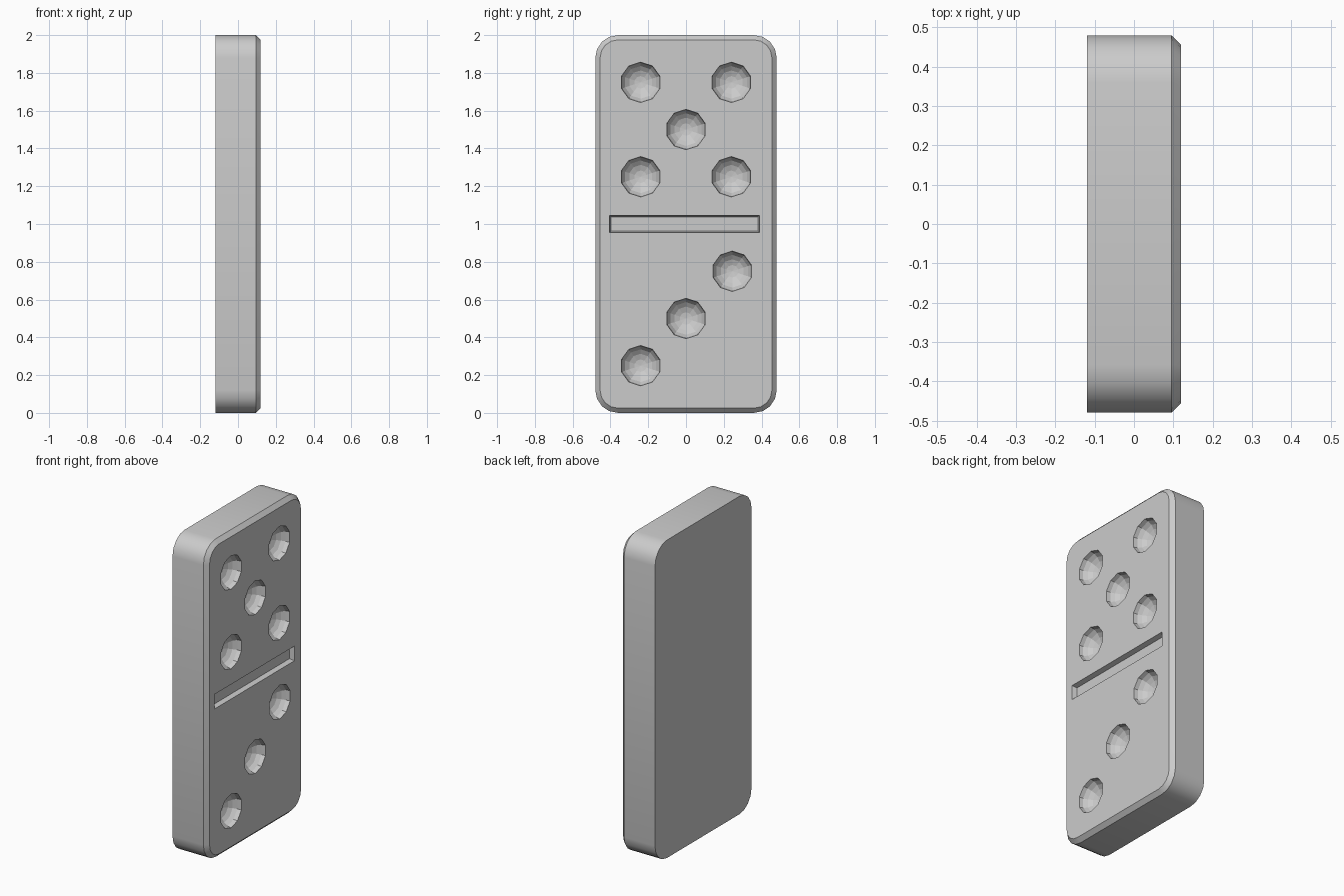
import bpy, bmesh
from math import sin, cos, pi, radians
from mathutils import Matrix

if "Cube" in bpy.data.objects:
    bpy.data.objects.remove(bpy.data.objects["Cube"])

FACE_X, BACK_X, BEVEL = 0.12, -0.12, 0.025


def rounded_loop(bm, x, half_y, half_z, radius, steps=4):
    """Rounded rectangle in the YZ plane, centred on z = 1."""
    verts = []
    corners = [(1, 1), (-1, 1), (-1, -1), (1, -1)]
    for i, (sy, sz) in enumerate(corners):
        for k in range(steps + 1):
            a = pi / 2 * (i + k / steps)
            y = sy * (half_y - radius) + radius * cos(a)
            z = 1 + sz * (half_z - radius) + radius * sin(a)
            verts.append(bm.verts.new((x, y, z)))
    return verts


def make_object(name, bm):
    bmesh.ops.recalc_face_normals(bm, faces=bm.faces)
    mesh = bpy.data.meshes.new(name)
    bm.to_mesh(mesh)
    bm.free()
    obj = bpy.data.objects.new(name, mesh)
    bpy.context.collection.objects.link(obj)
    return obj


# Tile body: flat back, rounded corners, chamfered face edge
bm = bmesh.new()
loops = [rounded_loop(bm, BACK_X, 0.48, 1.0, 0.12),
         rounded_loop(bm, FACE_X - BEVEL, 0.48, 1.0, 0.12),
         rounded_loop(bm, FACE_X, 0.48 - BEVEL, 1.0 - BEVEL, 0.12 - BEVEL)]
n = len(loops[0])
for a, b in zip(loops, loops[1:]):
    for i in range(n):
        j = (i + 1) % n
        bm.faces.new((a[i], a[j], b[j], b[i]))
bm.faces.new(loops[0])
bm.faces.new(loops[-1])
tile = make_object("domino_tile", bm)
bpy.context.view_layer.objects.active = tile
tile.select_set(True)
bpy.ops.object.shade_smooth_by_angle(angle=radians(30))

# Cutter for the round pips: five above, three below
bm = bmesh.new()
pips = [(-0.24, 1.75), (0.24, 1.75), (0, 1.5), (-0.24, 1.25), (0.24, 1.25),
        (0.245, 0.75), (0, 0.5), (-0.24, 0.25)]
for y, z in pips:
    place = (Matrix.Translation((FACE_X, y, z))
             @ Matrix.Diagonal((0.75, 1, 1, 1))
             @ Matrix.Rotation(pi / 2, 4, 'Y')
             @ Matrix.Rotation(pi / 10 * 5, 4, 'Z'))
    # the spin puts a vertex on the y axis so the pip has a flat top
    bmesh.ops.create_uvsphere(bm, u_segments=10, v_segments=10,
                              radius=0.107, matrix=place)

# Cutter for the dividing groove, with slightly tapered walls
slot = bmesh.ops.create_cube(bm, size=1)["verts"]
for v in slot:
    deep = v.co.x < 0
    inset = 0.008 if deep else -0.008
    sy, sz = (1 if v.co.y > 0 else -1), (1 if v.co.z > 0 else -1)
    v.co = (FACE_X + (-0.03 if deep else 0.03),
            -0.008 + sy * (0.398 - inset), 1 + sz * (0.046 - inset))
cutter = make_object("pip_and_groove_cutter", bm)
cutter.hide_render = True

# Carve the face
cut = tile.modifiers.new("carve", 'BOOLEAN')
cut.operation = 'DIFFERENCE'
cut.solver = 'EXACT'
cut.object = cutter
bpy.ops.object.modifier_apply(modifier=cut.name)
bpy.data.objects.remove(cutter)
